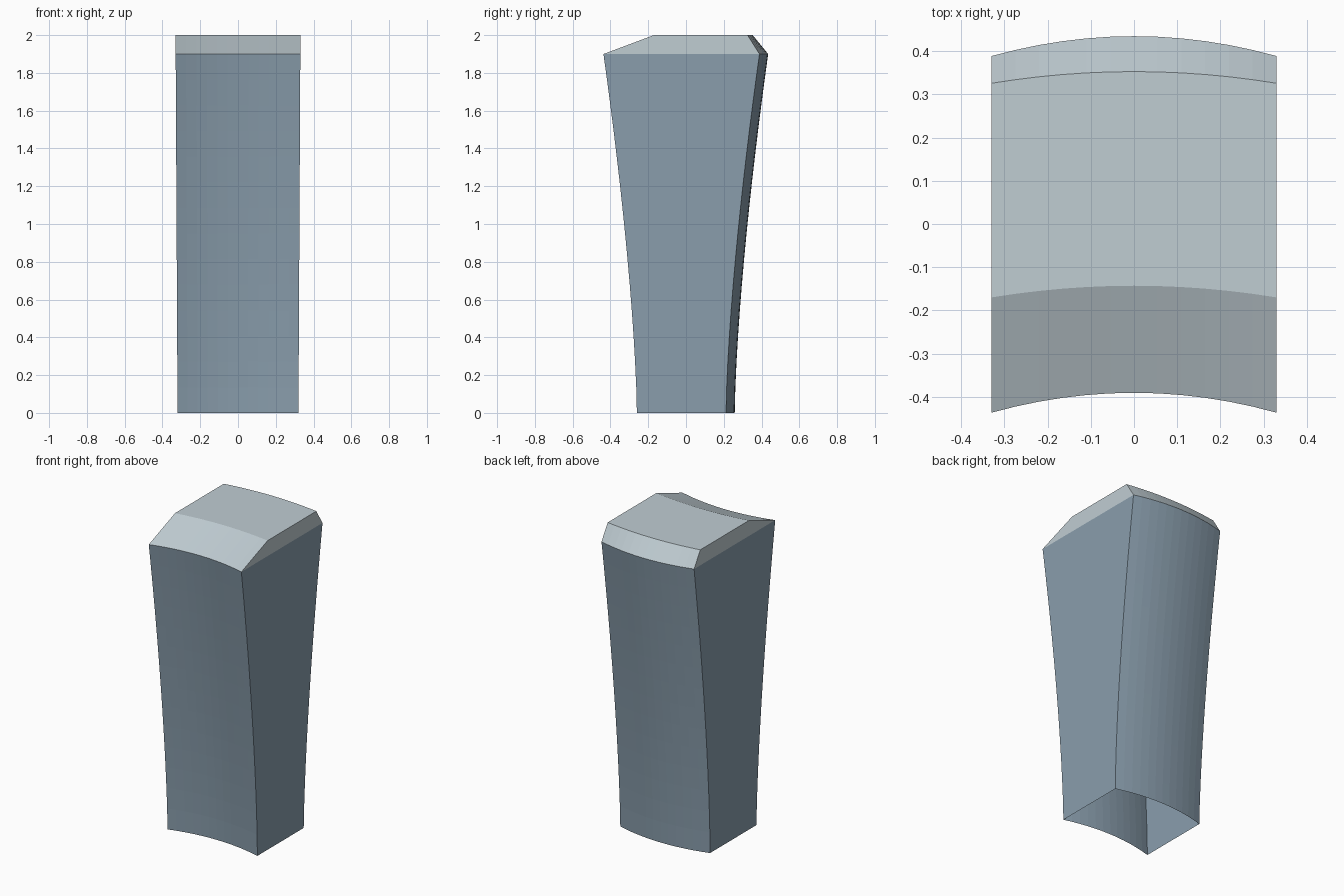
import bpy, bmesh

if "Cube" in bpy.data.objects:
    bpy.data.objects.remove(bpy.data.objects["Cube"], do_unlink=True)

SEGS = 12      # strips across the curved front and back
LEVELS = 14    # rows up the flared walls
EAVES = 1.9


def material(name, rgb):
    mat = bpy.data.materials.new(name)
    mat.use_nodes = True
    mat.diffuse_color = (*rgb, 1)
    mat.node_tree.nodes["Principled BSDF"].inputs["Base Color"].default_value = (*rgb, 1)
    return mat


def ring(bm, z, half_width, front, back, sag):
    """Closed outline: front left to right, then back right to left."""
    us = [2 * i / SEGS - 1 for i in range(SEGS + 1)]

    def row(y):
        return [bm.verts.new((half_width * u, y + sag * (1 - u * u), z)) for u in us]
    return row(front) + row(back)[::-1]


def loft(bm, lower, upper):
    n = len(lower)
    for i in range(n):
        j = (i + 1) % n
        bm.faces.new((lower[i], lower[j], upper[j], upper[i]))


def finish(bm, name, mat):
    mesh = bpy.data.meshes.new(name)
    bm.to_mesh(mesh)
    bm.free()
    mesh.materials.append(mat)
    obj = bpy.data.objects.new(name, mesh)
    bpy.context.collection.objects.link(obj)
    return obj


def wall_ring(bm, t):
    flare = 0.177 * t ** 1.5
    return ring(bm, EAVES * t, 0.32 + 0.01 * t, -0.26 - flare, 0.212 + flare, 0.046)


# Flared tower walls, open underneath
bm = bmesh.new()
rings = [wall_ring(bm, i / LEVELS) for i in range(LEVELS + 1)]
for low, high in zip(rings, rings[1:]):
    loft(bm, low, high)
finish(bm, "tower_walls", material("slate blue", (0.254, 0.342, 0.418)))

# Sloped roof cap with a flat, gently bowed top
bm = bmesh.new()
eaves = wall_ring(bm, 1)
crown = ring(bm, 2.0, 0.33, -0.17, 0.326, 0.027)
loft(bm, eaves, crown)
for i in range(SEGS):
    bm.faces.new((crown[i], crown[i + 1], crown[-2 - i], crown[-1 - i]))
finish(bm, "roof_cap", material("pale grey", (0.527, 0.610, 0.651)))
